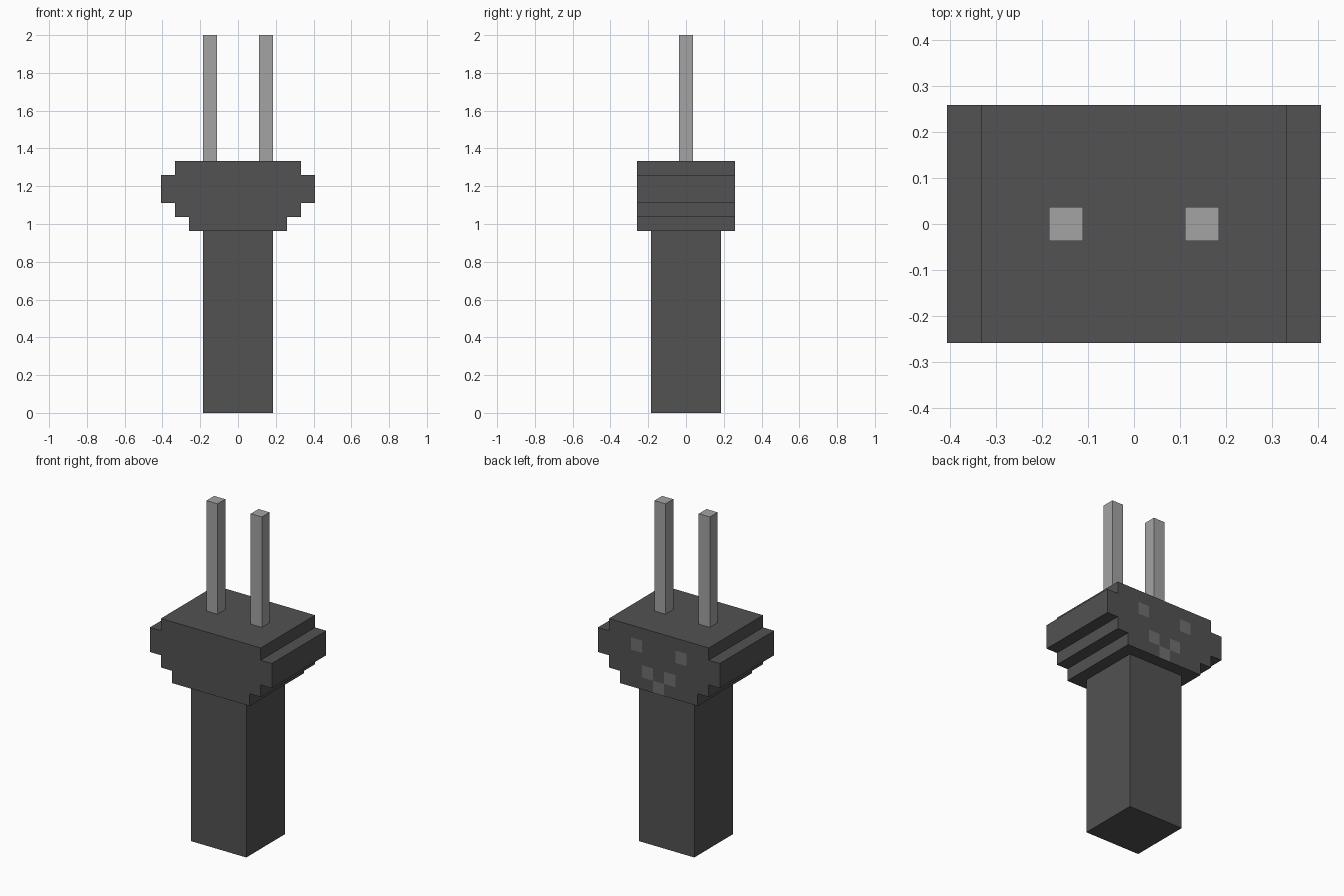
import bpy, bmesh

if "Cube" in bpy.data.objects:
    bpy.data.objects.remove(bpy.data.objects["Cube"])

V = 2 / 27  # one voxel; all sizes below are in voxels


def material(name, grey):
    m = bpy.data.materials.new(name)
    m.diffuse_color = (grey, grey, grey, 1)
    m.use_nodes = True
    m.node_tree.nodes["Principled BSDF"].inputs["Base Color"].default_value = m.diffuse_color
    return m


def make_object(name, bm, mat):
    bmesh.ops.scale(bm, vec=(V, V, V), verts=bm.verts)
    mesh = bpy.data.meshes.new(name)
    bm.to_mesh(mesh)
    bm.free()
    mesh.materials.append(mat)
    obj = bpy.data.objects.new(name, mesh)
    bpy.context.collection.objects.link(obj)
    return obj


def box(name, x, half_x, half_y, z0, z1, mat):
    bm = bmesh.new()
    bmesh.ops.create_cube(bm, size=1)
    bmesh.ops.scale(bm, vec=(2 * half_x, 2 * half_y, z1 - z0), verts=bm.verts)
    bmesh.ops.translate(bm, vec=(x, 0, (z0 + z1) / 2), verts=bm.verts)
    return make_object(name, bm, mat)


dark = material("dark_grey", 0.085)
mid = material("mid_grey", 0.16)
light = material("light_grey", 0.37)

# Square handle
box("handle", 0, 2.5, 2.5, 0, 13, dark)

# Stepped head: mirrored (half width, height) profile extruded along y
right = [(3.5, 13), (3.5, 14), (4.5, 14), (4.5, 15), (5.5, 15),
         (5.5, 17), (4.5, 17), (4.5, 18)]
outline = right + [(-x, z) for x, z in reversed(right)]
bm = bmesh.new()
face = bm.faces.new([bm.verts.new((x, -3.5, z)) for x, z in outline])
ext = bmesh.ops.extrude_face_region(bm, geom=[face], use_keep_orig=True)
verts = [g for g in ext["geom"] if isinstance(g, bmesh.types.BMVert)]
bmesh.ops.translate(bm, vec=(0, 7, 0), verts=verts)
bmesh.ops.recalc_face_normals(bm, faces=bm.faces)
make_object("head", bm, dark)

# Two prongs on top
for name, x in (("left_prong", -2), ("right_prong", 2)):
    box(name, x, 0.5, 0.5, 18, 27, light)

# Painted squares on the back of the head: two eyes and a smile
bm = bmesh.new()
for x, z in [(-2, 16), (2, 16), (-1, 14), (1, 14), (0, 13)]:
    corners = [(0.5, 0), (-0.5, 0), (-0.5, 1), (0.5, 1)]
    bm.faces.new([bm.verts.new((x + dx, 3.52, z + dz)) for dx, dz in corners])
make_object("back_markings", bm, mid)
